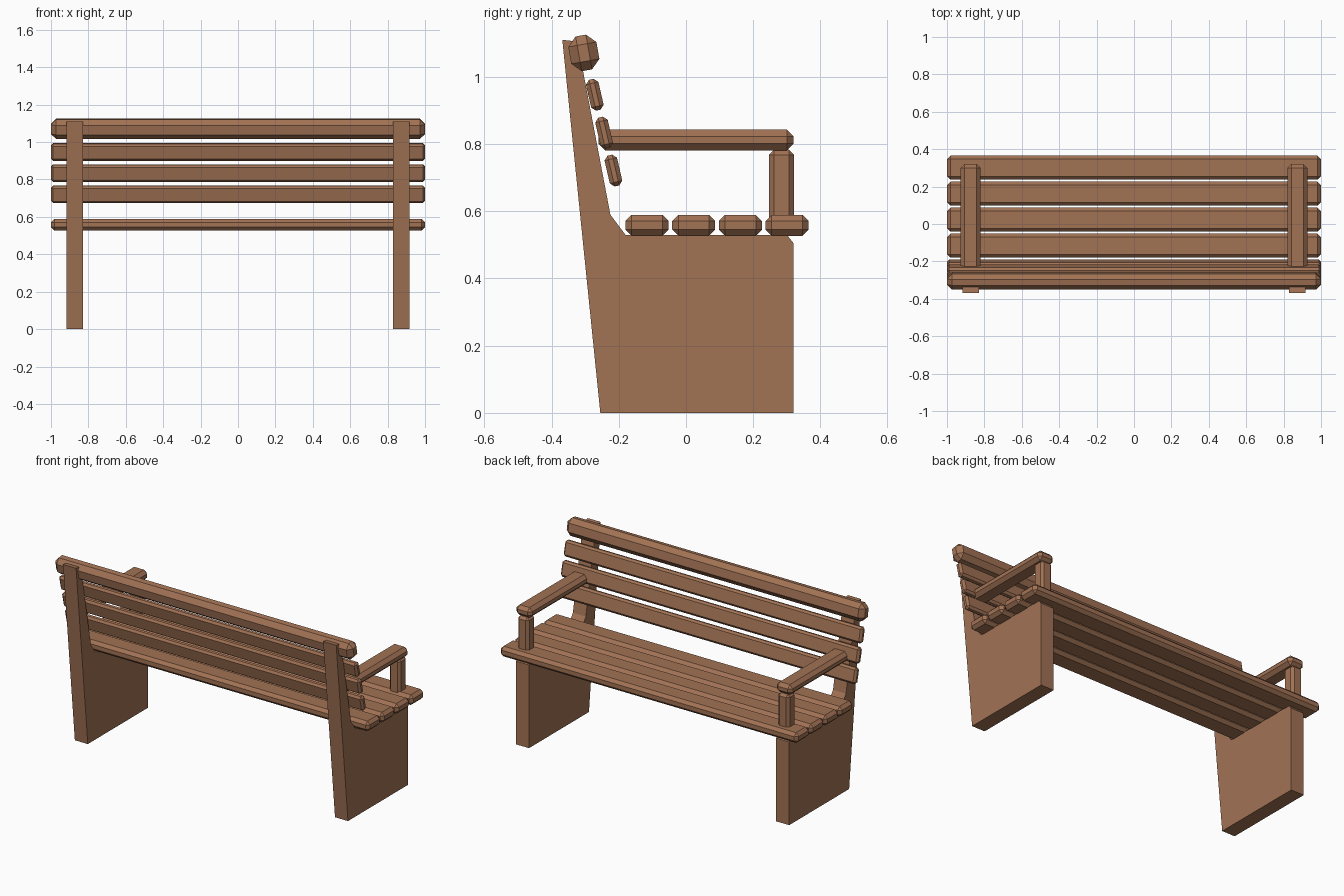
import bpy, bmesh, math
from mathutils import Matrix

if "Cube" in bpy.data.objects:
    bpy.data.objects.remove(bpy.data.objects["Cube"])

wood = bpy.data.materials.new("wood")
wood.diffuse_color = (0.36, 0.17, 0.09, 1)
wood.use_nodes = True
wood.node_tree.nodes["Principled BSDF"].inputs["Base Color"].default_value = wood.diffuse_color


def finish(name, bm):
    bmesh.ops.recalc_face_normals(bm, faces=bm.faces[:])
    mesh = bpy.data.meshes.new(name)
    bm.to_mesh(mesh)
    bm.free()
    mesh.materials.append(wood)
    ob = bpy.data.objects.new(name, mesh)
    bpy.context.collection.objects.link(ob)
    return ob


def beam(name, loc, size, chamfer, tilt=0):
    """Box with single-segment chamfered edges, tilted about x."""
    bm = bmesh.new()
    bmesh.ops.create_cube(bm, size=1)
    bmesh.ops.scale(bm, vec=size, verts=bm.verts)
    bmesh.ops.bevel(bm, geom=bm.edges[:], offset=chamfer, segments=1,
                    affect='EDGES', profile=0.5)
    bm.transform(Matrix.Translation(loc) @ Matrix.Rotation(math.radians(tilt), 4, 'X'))
    return finish(name, bm)


def panel(name, profile, x0, x1):
    """Side profile (y, z) extruded along x."""
    bm = bmesh.new()
    face = bm.faces.new([bm.verts.new((x0, y, z)) for y, z in profile])
    ext = bmesh.ops.extrude_face_region(bm, geom=[face])
    moved = [v for v in ext["geom"] if isinstance(v, bmesh.types.BMVert)]
    bmesh.ops.translate(bm, vec=(x1 - x0, 0, 0), verts=moved)
    return finish(name, bm)


# Seat slats
for i in range(4):
    beam(f"seat_slat_{i + 1}", (0, -0.116 + 0.139 * i, 0.558), (2, 0.128, 0.062), 0.018)

# Back slats, leaning backwards
for i in range(3):
    beam(f"back_slat_{i + 1}", (0, -0.216 - 0.0277 * i, 0.721 + 0.1128 * i),
         (2, 0.038, 0.094), 0.012, 13)

# Thick top rail
beam("top_rail", (0, -0.304, 1.071), (2, 0.085, 0.105), 0.027, 10)

# Solid side panels with back posts, armrests and their supports
side_profile = [(-0.255, 0), (0.32, 0), (0.32, 0.505), (0.30, 0.53), (-0.18, 0.53),
                (-0.225, 0.59), (-0.323, 1.105), (-0.368, 1.11)]
for side, s in (("left", -1), ("right", 1)):
    panel(f"side_panel_{side}", side_profile, s * 0.83, s * 0.917)
    beam(f"armrest_{side}", (s * 0.874, 0.03, 0.812), (0.106, 0.58, 0.062), 0.02)
    beam(f"armrest_support_{side}", (s * 0.874, 0.284, 0.67), (0.075, 0.074, 0.226), 0.015)
